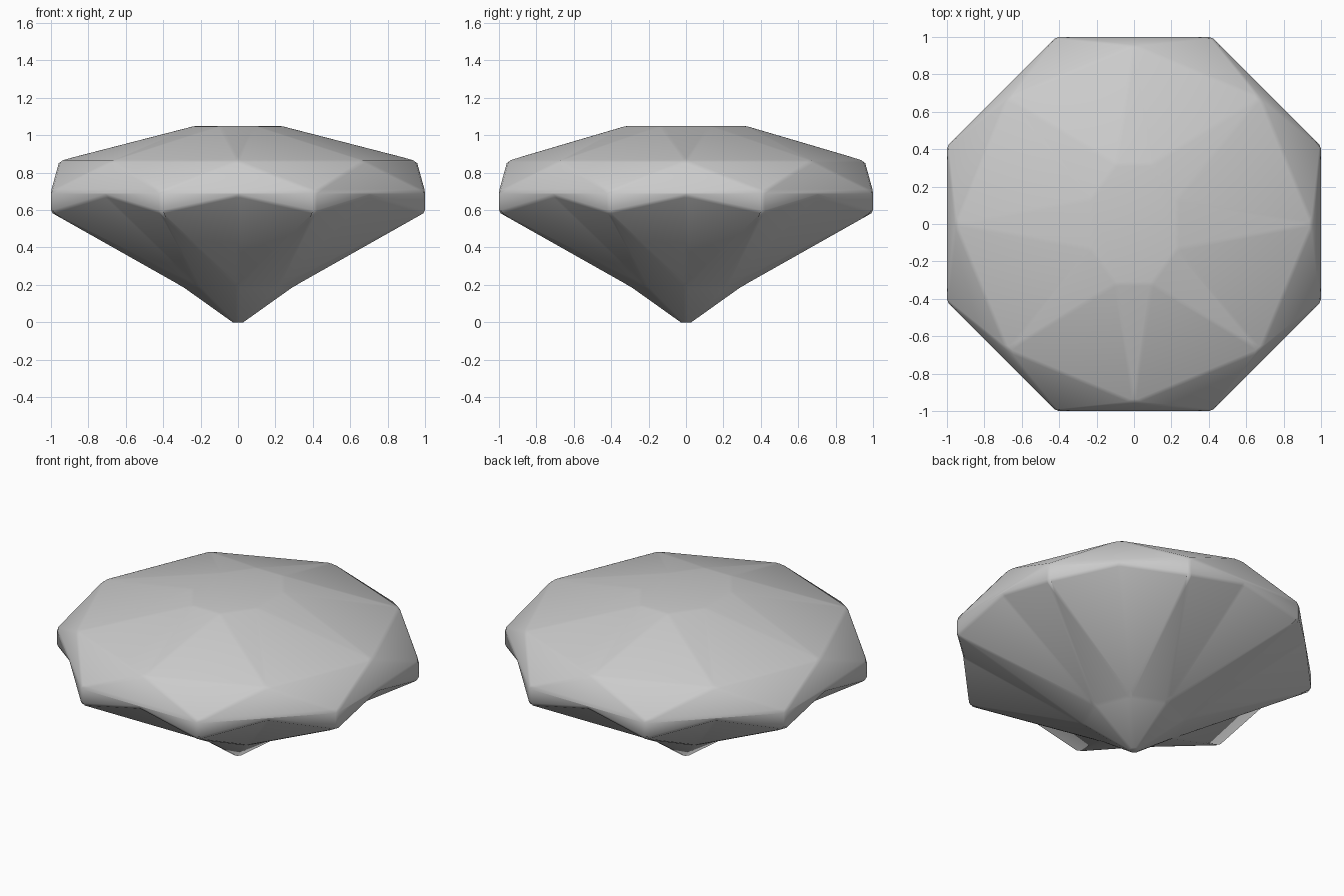
import bpy, bmesh
from math import sin, cos, pi

if "Cube" in bpy.data.objects:
    bpy.data.objects.remove(bpy.data.objects["Cube"])

bm = bmesh.new()
N = 8
C = 1 / cos(pi / 8)  # corner radius of an octagon with apothem 1


def ring(rx, ry, z, half):
    """Ring of eight points, optionally turned by half a step."""
    pts = []
    for i in range(N):
        a = 2 * pi * (i + half) / N
        pts.append(bm.verts.new((rx * cos(a), ry * sin(a), z)))
    return pts


# Rings from table to culet: corners sit at half steps, facet points at whole steps
table = ring(0.23 * C, 0.32 * C, 1.05, 0.5)
crown = ring(0.955, 0.955, 0.863, 0)
girdle_top = ring(C, C, 0.70, 0.5)
girdle_mid = ring(1, 1, 0.675, 0)
girdle_low = ring(C, C, 0.585, 0.5)
pavilion = ring(0.30, 0.30, 0.19, 0)
tip = bm.verts.new((0, 0, -0.022))

bm.faces.new(table)
for i in range(N):
    j, p = (i + 1) % N, i - 1
    # Crown facets
    bm.faces.new((table[p], crown[i], table[i]))
    bm.faces.new((table[i], crown[i], crown[j]))
    bm.faces.new((crown[i], girdle_top[i], crown[j]))
    bm.faces.new((crown[i], girdle_top[p], girdle_top[i]))
    # Girdle side with notched lower edge
    bm.faces.new((girdle_top[p], girdle_low[p], girdle_mid[i], girdle_low[i], girdle_top[i]))
    # Pavilion facets
    bm.faces.new((girdle_mid[i], pavilion[i], girdle_low[i]))
    bm.faces.new((girdle_mid[i], girdle_low[p], pavilion[i]))
    bm.faces.new((girdle_low[i], pavilion[i], pavilion[j]))
    bm.faces.new((pavilion[i], tip, pavilion[j]))
bmesh.ops.recalc_face_normals(bm, faces=bm.faces)

# Fine chamfer on every edge, then a flat culet on the ground
bmesh.ops.bevel(bm, geom=bm.edges[:], offset=0.012, offset_type='OFFSET',
                segments=1, profile=0.5, affect='EDGES', clamp_overlap=True)
for v in bm.verts:
    if v.co.z < 0.015:
        v.co.z = 0
for f in bm.faces:
    f.smooth = True

mesh = bpy.data.meshes.new("gemstone")
bm.to_mesh(mesh)
bm.free()
gem = bpy.data.objects.new("gemstone", mesh)
bpy.context.collection.objects.link(gem)
